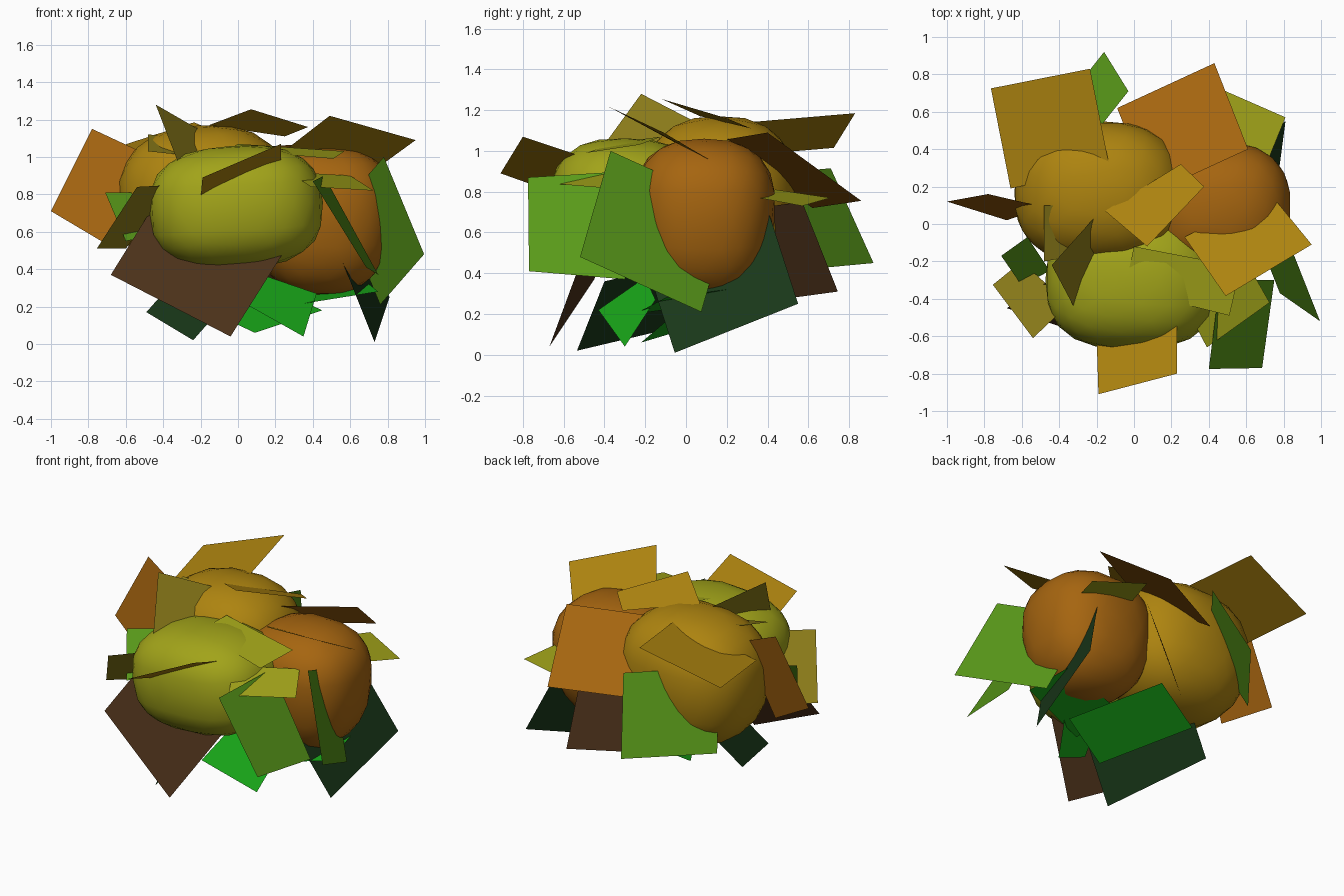
import bpy, bmesh
from mathutils import Vector, Euler

if "Cube" in bpy.data.objects:
    bpy.data.objects.remove(bpy.data.objects["Cube"])

COLORS = {
    "lime": (0.36, 0.37, 0.01), "olive": (0.26, 0.20, 0.01), "amber": (0.42, 0.23, 0.005),
    "rust": (0.38, 0.13, 0.005), "green": (0.10, 0.32, 0.01), "bright": (0.01, 0.40, 0.01),
    "dark": (0.01, 0.04, 0.01), "brown": (0.07, 0.03, 0.01), "moss": (0.12, 0.18, 0.01),
}
MATS = {}
for key, rgb in COLORS.items():
    MATS[key] = bpy.data.materials.new(key + "_foliage")
    MATS[key].diffuse_color = (*rgb, 1)


def finish(bm, name, color):
    mesh = bpy.data.meshes.new(name)
    bm.to_mesh(mesh)
    bm.free()
    mesh.materials.append(MATS[color])
    obj = bpy.data.objects.new(name, mesh)
    bpy.context.collection.objects.link(obj)
    return obj


def clump(name, color, center, radii, taper, power=0.75, rot=(0, 0, 0)):
    """Rounded leafy mass: a slightly boxy sphere, tapered towards its base."""
    bm = bmesh.new()
    bmesh.ops.create_icosphere(bm, subdivisions=3, radius=1)
    turn = Euler(rot).to_matrix()
    for v in bm.verts:
        c = Vector([(abs(t) ** power) * (1 if t >= 0 else -1) for t in v.co])
        c = c.lerp(v.co, 0.4)
        k = 1 + taper * c.z
        c = Vector((c.x * radii[0] * k, c.y * radii[1] * k, c.z * radii[2]))
        v.co = turn @ c + Vector(center)
    for f in bm.faces:
        f.smooth = True
    finish(bm, name, color)


def leaf(name, color, a, b, c, d=None):
    """Flat leaf card from corners; the fourth completes a parallelogram."""
    a, b, c = Vector(a), Vector(b), Vector(c)
    d = Vector(d) if d else a + c - b
    bm = bmesh.new()
    bm.faces.new([bm.verts.new(p) for p in (a, b, c, d)])
    finish(bm, name, color)


# Three overlapping clumps
clump("front_clump", "lime", (-0.01, -0.30, 0.73), (0.465, 0.37, 0.33), 0.0, 0.62, (0, -0.06, 0))
clump("right_clump", "rust", (0.45, 0.09, 0.66), (0.385, 0.345, 0.40), 0.1, 0.68)
clump("back_clump", "amber", (-0.18, 0.165, 0.745), (0.46, 0.385, 0.425), 0.04, 0.72, (0, -0.05, 0))

# Top leaves
leaf("back_left_top_leaf", "amber", (-.765, .725, 1.015), (-.235, .83, 1.185), (-.13, .3, 1.14), (-.66, .19, .97))
leaf("back_right_top_leaf", "rust", (-.09, .62, .72), (.43, .86, .755), (.61, .4, 1.09), (.09, .16, 1.05))
leaf("right_top_leaf", "amber", (.49, -.385, 1.22), (.95, -.11, 1.09), (.73, .16, .93), (.27, -.07, 1.05))
leaf("center_top_leaf", "amber", (.07, -.12, 1.255), (.375, .2, 1.16), (.25, .32, 1.11), (-.155, .07, 1.17))
leaf("left_peak_leaf", "olive", (-.18, .07, 1.13), (-.44, -.22, 1.28), (-.27, -.54, .84))
leaf("front_top_leaf", "lime", (-.05, -.35, 1.04), (0, -.12, 1.07), (.57, -.23, 1.03), (.51, -.49, .99))
leaf("left_inner_leaf", "olive", (-.48, .1, 1.12), (-.48, -.2, 1.03), (-.2, -.15, 1.0), (-.2, .1, 1.1))

# Left leaves
leaf("left_leaf", "rust", (-.78, .16, 1.15), (-1.0, .12, .71), (-.68, .02, .52), (-.48, .09, 1.01))
leaf("front_left_leaf", "olive", (-.755, -.325, .51), (-.6, -.2, .51), (-.35, -.43, .85), (-.54, -.61, .84))
leaf("small_left_leaf", "green", (-.71, -.17, .81), (-.57, -.07, .81), (-.45, -.25, .58), (-.6, -.33, .55))

# Front leaves
leaf("front_brow_leaf", "amber", (-.19, -.91, .89), (.23, -.8, 1.07), (.23, -.5, .97), (-.2, -.6, .78))
leaf("front_low_leaf", "brown", (-.45, -.3, .74), (.25, -.5, .5), (-.04, -.67, .04), (-.68, -.45, .37))
leaf("front_under_leaf", "dark", (-.49, .1, .17), (-.24, -.535, .02), (.06, -.40, .36))
leaf("front_right_leaf", "green", (.4, -.775, .87), (.685, -.77, .41), (.75, -.3, .37), (.46, -.3, .9))
leaf("front_right_top_leaf", "lime", (.39, -.66, .84), (.725, -.42, .82), (.6, -.2, .9), (.27, -.43, .92))

# Right leaves
leaf("right_side_leaf", "green", (.78, -.37, 1.0), (.995, -.52, .48), (.76, .075, .21))
leaf("right_low_leaf", "dark", (.55, -.2, .46), (.73, -.055, .01), (.81, .55, .25))

# Back leaves
leaf("back_green_leaf", "green", (-.54, .44, .405), (-.16, .92, .45), (-.03, .71, .915))
leaf("back_right_flat_leaf", "lime", (.49, .71, .77), (.81, .57, .73), (.7, .3, .78), (.38, .44, .81))
leaf("back_low_leaf", "brown", (0, .45, .27), (.37, .745, .31), (.38, .57, .75))

# Leaves under the bush
leaf("under_front_leaf", "bright", (.03, -.43, .22), (.35, -.3, .04), (.42, -.15, .27), (.1, -.2, .38))
leaf("under_center_leaf", "bright", (.09, -.22, .06), (.45, -.08, .18), (.13, .42, .33))
leaf("under_side_leaf", "bright", (.25, -.25, .2), (.75, -.1, .28), (.7, .2, .32), (.2, .1, .25))

for m in bpy.data.materials:
    if m.users and not m.is_grease_pencil:
        m.use_nodes = True
        m.node_tree.nodes["Principled BSDF"].inputs["Base Color"].default_value = m.diffuse_color
